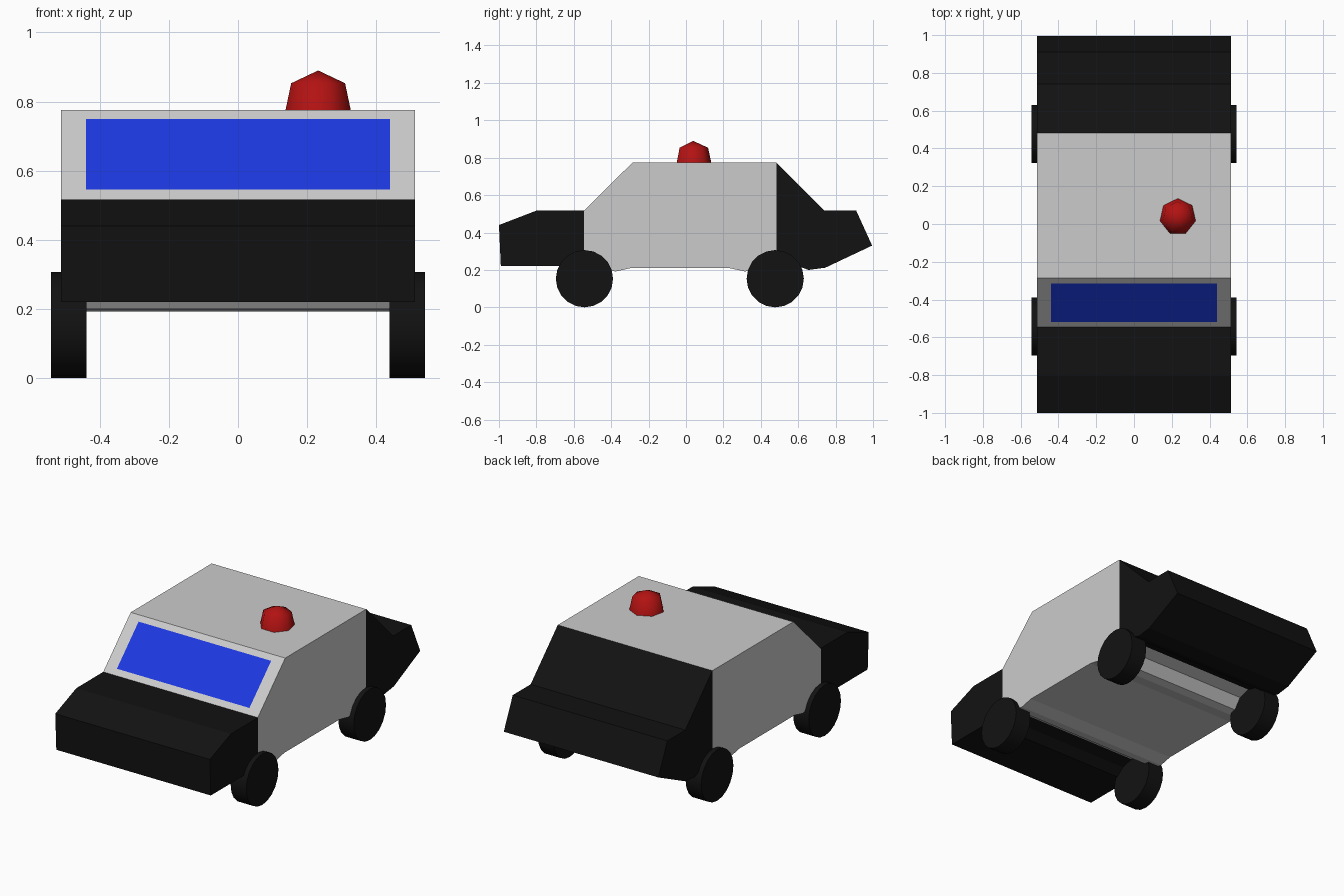
import bpy, bmesh, math

if "Cube" in bpy.data.objects:
    bpy.data.objects.remove(bpy.data.objects["Cube"])

def material(name, rgb):
    m = bpy.data.materials.new(name)
    m.diffuse_color = (*rgb, 1)
    m.use_nodes = True
    m.node_tree.nodes["Principled BSDF"].inputs["Base Color"].default_value = m.diffuse_color
    return m

BLACK = material("black", (0.006, 0.006, 0.006))
BLUE = material("blue", (0.012, 0.04, 0.75))
RED = material("red", (0.45, 0.006, 0.006))
HALF_WIDTH = 0.513

def add_object(name, bm, mat=None):
    bmesh.ops.recalc_face_normals(bm, faces=bm.faces)
    mesh = bpy.data.meshes.new(name)
    bm.to_mesh(mesh)
    bm.free()
    ob = bpy.data.objects.new(name, mesh)
    bpy.context.collection.objects.link(ob)
    if mat:
        mesh.materials.append(mat)
    return ob

def side_profile(name, points, mat=None):
    """Extrude a (y, z) side outline across the car's width."""
    bm = bmesh.new()
    face = bm.faces.new([bm.verts.new((-HALF_WIDTH, y, z)) for y, z in points])
    new = bmesh.ops.extrude_face_region(bm, geom=[face], use_keep_orig=True)
    verts = [v for v in new["geom"] if isinstance(v, bmesh.types.BMVert)]
    bmesh.ops.translate(bm, verts=verts, vec=(2 * HALF_WIDTH, 0, 0))
    return add_object(name, bm, mat)

# Body in three sections, with shallow wheel arches on the underside
side_profile("bonnet", [(-0.545, 0.517), (-0.80, 0.517), (-1, 0.44), (-0.99, 0.22),
                        (-0.67, 0.22), (-0.62, 0.26), (-0.545, 0.28)], BLACK)
side_profile("cabin", [(-0.545, 0.517), (-0.285, 0.775), (0.483, 0.775), (0.483, 0.28),
                       (0.41, 0.26), (0.365, 0.20), (0.315, 0.192), (0.23, 0.21),
                       (-0.295, 0.21), (-0.375, 0.192), (-0.43, 0.20), (-0.475, 0.26),
                       (-0.545, 0.28)])
side_profile("boot", [(0.483, 0.775), (0.74, 0.517), (0.91, 0.517), (0.995, 0.33),
                      (0.745, 0.212), (0.655, 0.20), (0.60, 0.22), (0.555, 0.26),
                      (0.483, 0.28)], BLACK)

# Windscreen lying just above the sloped front of the cabin
bm = bmesh.new()
bm.faces.new([bm.verts.new(c) for c in ((-0.44, -0.52, 0.546), (0.44, -0.52, 0.546),
                                        (0.44, -0.314, 0.75), (-0.44, -0.314, 0.75))])
add_object("windscreen", bm, BLUE)

# Wheels
for side, x in (("left", -0.49), ("right", 0.49)):
    for end, y in (("front", -0.543), ("rear", 0.477)):
        bpy.ops.mesh.primitive_cylinder_add(vertices=20, radius=0.153, depth=0.103,
                                            location=(x, y, 0.153),
                                            rotation=(0, math.pi / 2, 0))
        wheel = bpy.context.object
        wheel.name = f"{end}_{side}_wheel"
        wheel.data.materials.append(BLACK)
        bpy.ops.object.shade_smooth_by_angle()

# Seven-sided roof beacon
bm = bmesh.new()
rings = []
for r, z in ((0.098, 0.77), (0.08, 0.853)):
    angles = [math.pi / 2 + math.tau * i / 7 for i in range(7)]
    rings.append([bm.verts.new((0.232 + r * math.cos(a), 0.038 + r * math.sin(a), z))
                  for a in angles])
apex = bm.verts.new((0.232, 0.038, 0.89))
low, high = rings
for i in range(7):
    j = (i + 1) % 7
    bm.faces.new((low[i], low[j], high[j], high[i]))
    bm.faces.new((high[i], high[j], apex))
bm.faces.new(low[::-1])
beacon = add_object("beacon", bm, RED)
for poly in beacon.data.polygons:
    poly.use_smooth = len(poly.vertices) < 7
